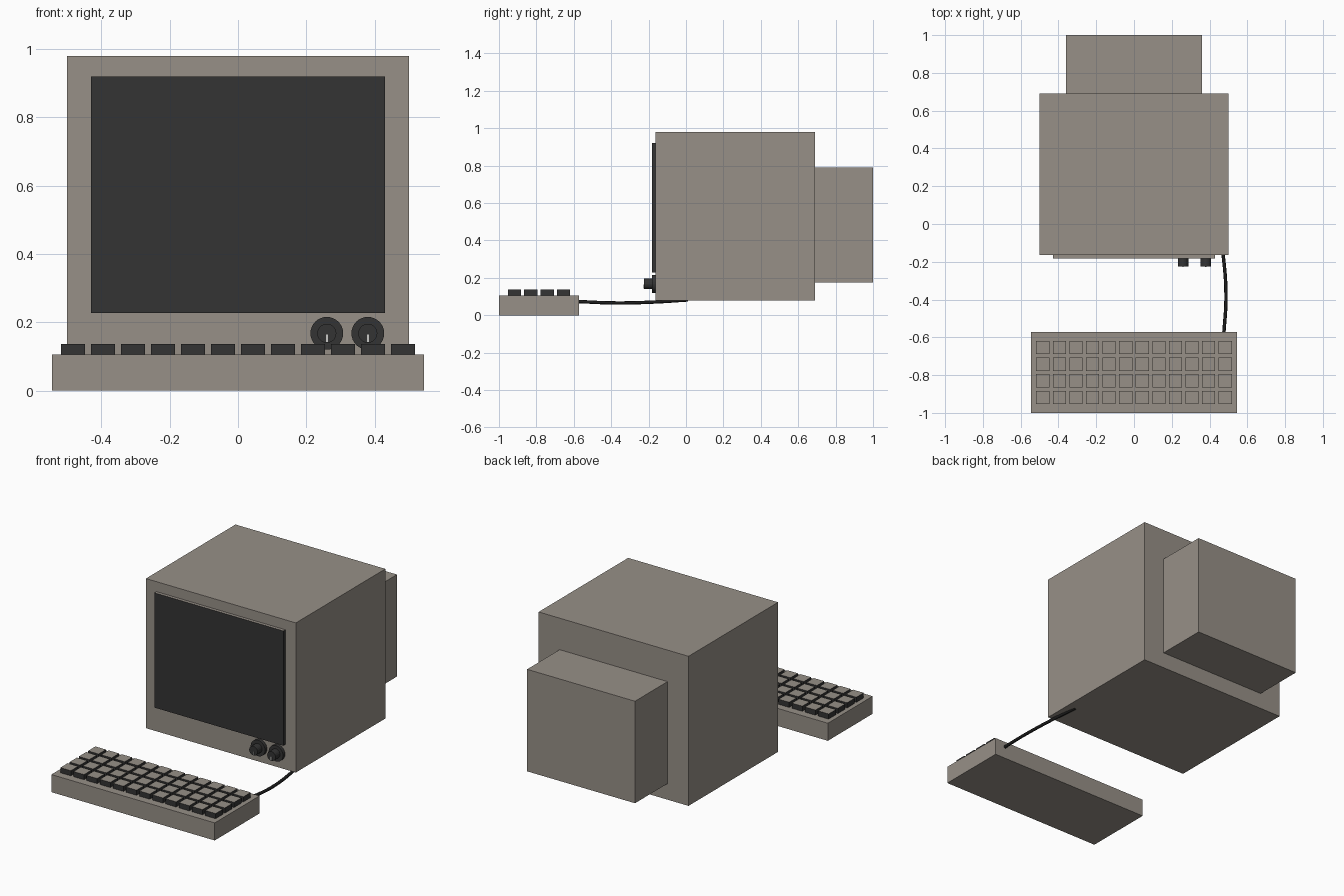
import bpy, math

if "Cube" in bpy.data.objects:
    bpy.data.objects.remove(bpy.data.objects["Cube"])


def material(name, rgb):
    m = bpy.data.materials.new(name)
    m.diffuse_color = (*rgb, 1)
    m.use_nodes = True
    m.node_tree.nodes["Principled BSDF"].inputs["Base Color"].default_value = m.diffuse_color
    return m


CASE = material("warm grey plastic", (0.31, 0.28, 0.245))
DARK = material("charcoal", (0.034, 0.034, 0.034))
CORD = material("black rubber", (0.012, 0.012, 0.012))
MARK = material("pale grey", (0.6, 0.6, 0.58))


def box(name, x, y, z, mat, top=None):
    """Box from (min, max) ranges, with an optional other colour on its top."""
    bpy.ops.mesh.primitive_cube_add(size=1)
    o = bpy.context.object
    o.name = name
    for v in o.data.vertices:
        v.co = [r[0] + (c + 0.5) * (r[1] - r[0]) for r, c in zip((x, y, z), v.co)]
    o.data.materials.append(mat)
    if top:
        o.data.materials.append(top)
        for p in o.data.polygons:
            if p.center.z > z[1] - 1e-4:
                p.material_index = 1
    return o


def disc(name, x, z, r, y0, y1, sides):
    """Cylinder lying along the y axis."""
    bpy.ops.mesh.primitive_cylinder_add(
        vertices=sides, radius=r, depth=y1 - y0,
        location=(x, (y0 + y1) / 2, z), rotation=(math.pi / 2, 0, 0))
    o = bpy.context.object
    o.name = name
    o.data.materials.append(DARK)


# Monitor
box("monitor_body", (-0.5, 0.5), (-0.163, 0.69), (0.078, 0.98), CASE)
box("monitor_rear_housing", (-0.36, 0.36), (0.68, 1.0), (0.175, 0.79), CASE)
box("screen", (-0.43, 0.43), (-0.182, -0.16), (0.228, 0.92), DARK, CASE)

# Control knobs with pointer marks
for i, x in enumerate((0.26, 0.38)):
    z = 0.168
    disc(f"knob_base_{i}", x, z, 0.048, -0.182, -0.16, 32)
    disc(f"knob_{i}", x, z, 0.028, -0.225, -0.18, 20)
    box(f"knob_pointer_{i}", (x - 0.003, x + 0.003), (-0.2265, -0.22),
        (z - 0.026, z - 0.003), MARK)

# Keyboard with a grid of keys
box("keyboard_base", (-0.545, 0.545), (-1.0, -0.573), (0, 0.106), CASE)
for row in range(4):
    for col in range(12):
        x, y = (col - 5.5) * 0.0878, -0.918 + row * 0.088
        box(f"key_{row}_{col}", (x - 0.035, x + 0.035), (y - 0.035, y + 0.035),
            (0.104, 0.137), DARK, CASE)

# Cord from the keyboard to the underside of the monitor
cu = bpy.data.curves.new("cord", "CURVE")
cu.dimensions = "3D"
cu.bevel_depth = 0.009
cu.bevel_resolution = 2
cu.use_fill_caps = True
s = cu.splines.new("BEZIER")
pts = [(0.475, -0.59, 0.074), (0.487, -0.38, 0.066),
       (0.472, -0.165, 0.071), (0.445, 0.01, 0.082)]
s.bezier_points.add(len(pts) - 1)
for bp, p in zip(s.bezier_points, pts):
    bp.co = p
    bp.handle_left_type = bp.handle_right_type = "AUTO"
cu.materials.append(CORD)
bpy.context.collection.objects.link(bpy.data.objects.new("cord", cu))
